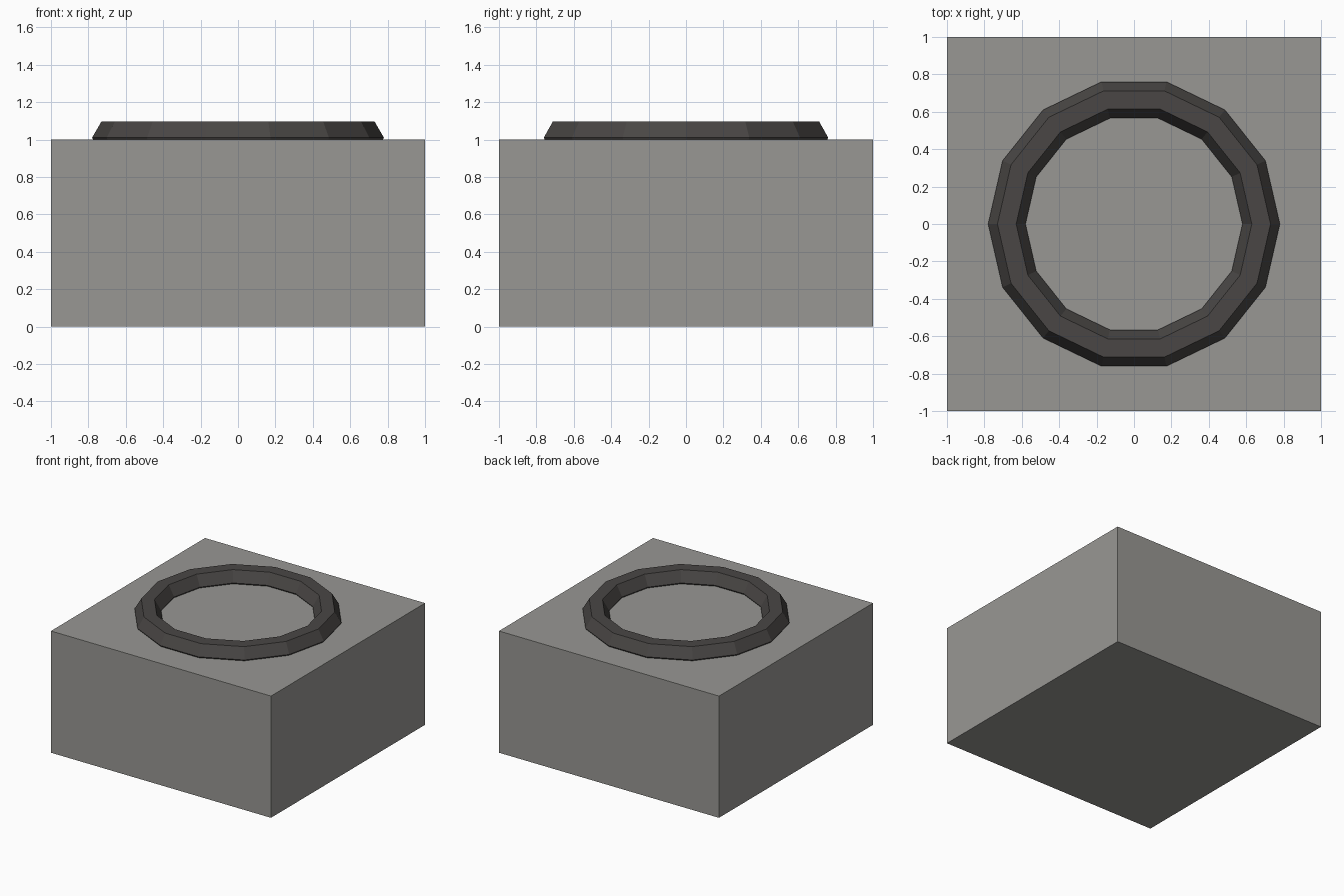
import bpy

if "Cube" in bpy.data.objects:
    bpy.data.objects.remove(bpy.data.objects["Cube"])


def paint(obj, name, colour):
    mat = bpy.data.materials.new(name)
    mat.diffuse_color = (*colour, 1)
    mat.use_nodes = True
    mat.node_tree.nodes["Principled BSDF"].inputs["Base Color"].default_value = mat.diffuse_color
    obj.data.materials.append(mat)


# Square block
bpy.ops.mesh.primitive_cube_add(size=2, location=(0, 0, 0.5))
block = bpy.context.object
block.name = "block"
block.scale.z = 0.5
paint(block, "warm_grey", (0.315, 0.31, 0.295))

# Low-poly ring half sunk into the top of the block
bpy.ops.mesh.primitive_torus_add(
    major_segments=14, minor_segments=6,
    major_radius=0.68, minor_radius=0.10, location=(0, 0, 1.01))
ring = bpy.context.object
ring.name = "top_ring"
for p in ring.data.polygons:
    p.use_smooth = False
paint(ring, "dark_grey", (0.067, 0.062, 0.059))
